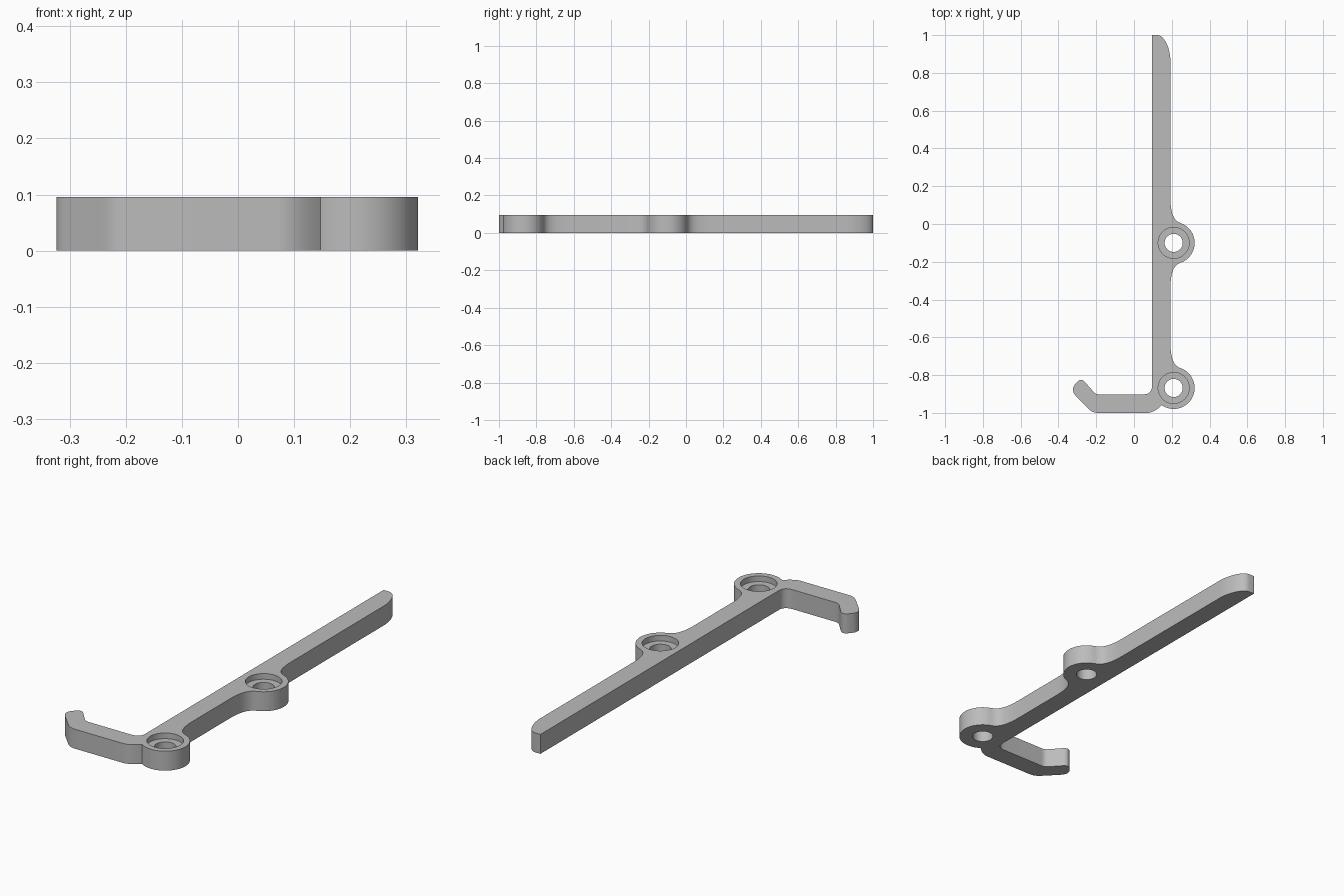
import bpy, bmesh
from math import sin, cos, radians
from mathutils import Vector
from mathutils.geometry import interpolate_bezier

cube = bpy.data.objects.get("Cube")
if cube:
    bpy.data.objects.remove(cube, do_unlink=True)

HEIGHT = 0.096
BAR_LEFT, BAR_RIGHT = 0.095, 0.193
BOSS_X, BOSS_R = 0.21, 0.111
BORE_R, HOLE_R = 0.082, 0.048
LEDGE_Z = 0.068
BOSSES = (-0.10, -0.868)

grey = bpy.data.materials.new("Plain grey")
grey.use_nodes = True
colour = (0.5, 0.5, 0.5, 1)
grey.diffuse_color = colour
grey.node_tree.nodes["Principled BSDF"].inputs["Base Color"].default_value = colour


def bezier(a, b, c, d, steps=12):
    return [Vector(p[:2]) for p in interpolate_bezier(
        *(Vector((*p, 0)) for p in (a, b, c, d)), steps)]


def on_boss(y, degrees):
    t = radians(degrees)
    return Vector((BOSS_X + BOSS_R * cos(t), y + BOSS_R * sin(t)))


def boss_arc(y, start, end, steps=40):
    return [on_boss(y, start + (end - start) * i / steps) for i in range(steps + 1)]


def blend(y, side):
    """Flowing fillet from the bar edge onto a boss; side is 1 above, -1 below."""
    end = on_boss(y, 70 * side)
    pts = bezier((BAR_RIGHT, y + 0.24 * side), (BAR_RIGHT, y + 0.14 * side),
                 end + Vector((-0.03, 0.011 * side)), end, 14)
    return pts if side > 0 else pts[::-1]


# Outline, clockwise from the inner corner: bar and rounded tip
upper, lower = BOSSES
outline = [Vector((BAR_LEFT, 1))]
outline += bezier((0.125, 1), (0.16, 1), (BAR_RIGHT, 0.93), (BAR_RIGHT, 0.86))

# Bosses along the right edge
outline += blend(upper, 1) + boss_arc(upper, 70, -70) + blend(upper, -1)
outline += blend(lower, 1) + boss_arc(lower, 70, -124.7, 56)

# Hooked arm: underside, rounded end, then inner side back to the bar
outline += bezier((0.147, -0.959), (0.125, -0.98), (0.10, -1), (0.07, -1))
outline += bezier((-0.19, -1), (-0.22, -1), (-0.235, -0.985), (-0.25, -0.97))
outline += bezier((-0.30, -0.918), (-0.33, -0.89), (-0.33, -0.868), (-0.308, -0.844))
outline += bezier((-0.308, -0.844), (-0.29, -0.82), (-0.274, -0.82), (-0.257, -0.84))
outline += bezier((-0.218, -0.884), (-0.205, -0.898), (-0.2, -0.902), (-0.18, -0.902))
outline += bezier((0.05, -0.902), (0.078, -0.902), (BAR_LEFT, -0.887), (BAR_LEFT, -0.86))

# Extrude the outline into the bracket
bm = bmesh.new()
face = bm.faces.new([bm.verts.new((p.x, p.y, 0)) for p in outline])
top = bmesh.ops.extrude_face_region(bm, geom=[face])["geom"]
bmesh.ops.translate(bm, vec=(0, 0, HEIGHT),
                    verts=[v for v in top if isinstance(v, bmesh.types.BMVert)])
bmesh.ops.remove_doubles(bm, verts=bm.verts, dist=0.0005)
bmesh.ops.recalc_face_normals(bm, faces=bm.faces)
mesh = bpy.data.meshes.new("hooked_bracket")
bm.to_mesh(mesh)
bm.free()
bracket = bpy.data.objects.new("hooked_bracket", mesh)
bpy.context.collection.objects.link(bracket)
mesh.materials.append(grey)


def drill(y, radius, bottom):
    """Cut a round hole from the given height up through the top."""
    depth = 0.3
    bpy.ops.mesh.primitive_cylinder_add(vertices=64, radius=radius, depth=depth,
                                        location=(BOSS_X, y, bottom + depth / 2))
    cutter = bpy.context.object
    cutter.name = "hole_cutter"
    cutter.hide_render = True
    cutter.data.materials.append(grey)
    mod = bracket.modifiers.new("hole", "BOOLEAN")
    mod.operation, mod.solver, mod.object = "DIFFERENCE", "EXACT", cutter
    bpy.context.view_layer.objects.active = bracket
    bpy.ops.object.modifier_apply(modifier=mod.name)
    bpy.data.objects.remove(cutter, do_unlink=True)


# Stepped screw holes through both bosses
for y in BOSSES:
    drill(y, BORE_R, LEDGE_Z)
    drill(y, HOLE_R, -0.1)

# Smooth curved walls, crisp rims
bpy.ops.object.select_all(action="DESELECT")
bracket.select_set(True)
bpy.context.view_layer.objects.active = bracket
bpy.ops.object.shade_smooth_by_angle(angle=radians(30))
